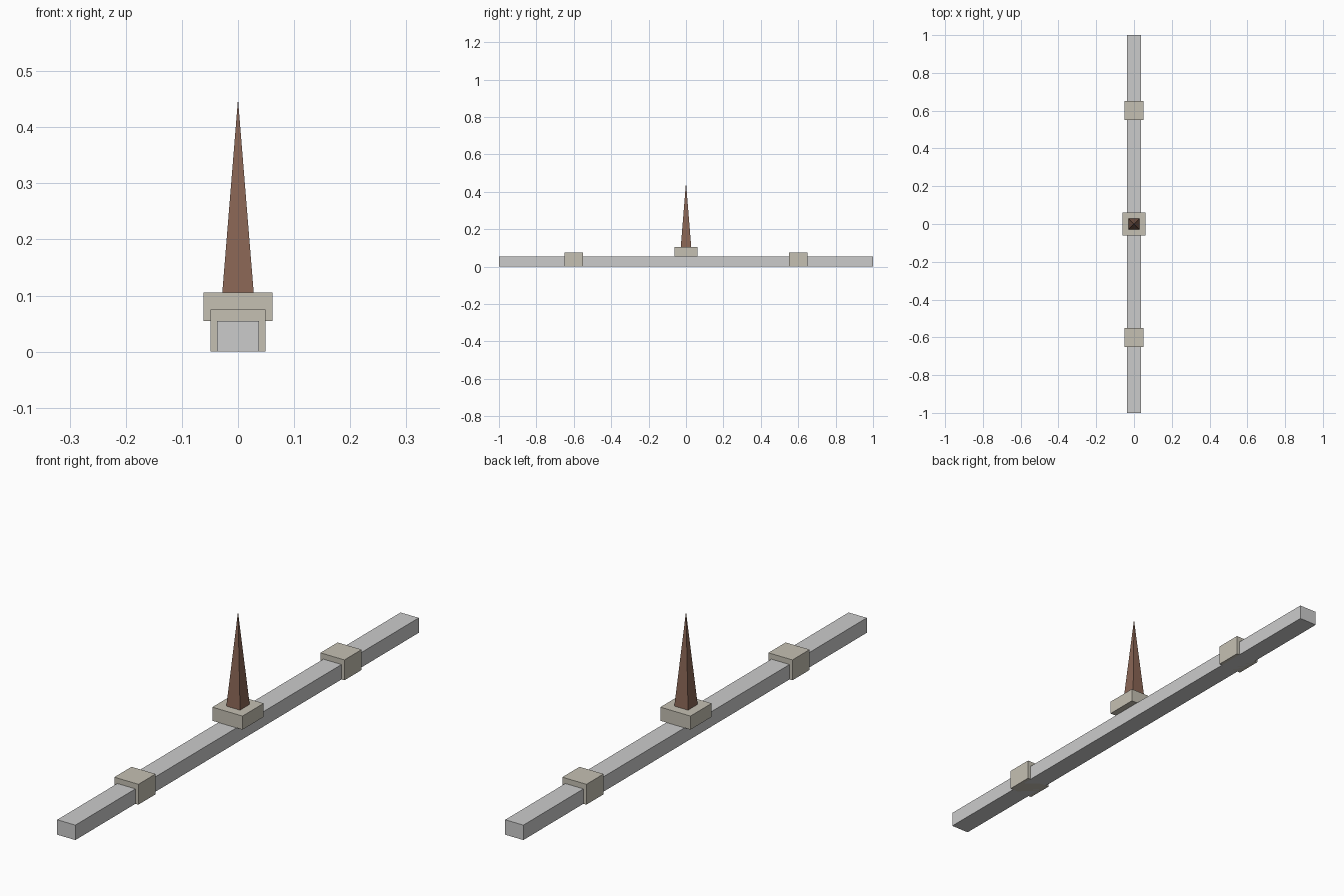
import bpy
import math

if "Cube" in bpy.data.objects:
    bpy.data.objects.remove(bpy.data.objects["Cube"])


def material(name, rgb):
    m = bpy.data.materials.new(name)
    m.diffuse_color = (*rgb, 1)
    m.use_nodes = True
    m.node_tree.nodes["Principled BSDF"].inputs["Base Color"].default_value = m.diffuse_color
    return m


def box(name, size, y, z0, mat):
    """Box of full size, centred on x, with its bottom at z0."""
    bpy.ops.mesh.primitive_cube_add(size=1, location=(0, y, z0 + size[2] / 2))
    ob = bpy.context.object
    ob.name = name
    ob.scale = size
    bpy.ops.object.transform_apply(location=False, rotation=False, scale=True)
    ob.data.materials.append(mat)
    return ob


stone = material("stone", (0.58, 0.58, 0.55))
trim = material("trim_stone", (0.56, 0.53, 0.45))
rust = material("rust_brown", (0.25, 0.13, 0.09))

# Long ridge beam
box("ridge_beam", (0.074, 2.0, 0.055), 0, 0, stone)

# Collars wrapped around the beam
for label, y in (("front", -0.6), ("back", 0.6)):
    box(label + "_collar", (0.098, 0.1, 0.075), y, 0, trim)

# Plinth carrying the spire
box("spire_plinth", (0.123, 0.123, 0.05), 0, 0.055, trim)

# Four-sided spire, sides square to the axes
half, z0, z1 = 0.028, 0.105, 0.45
bpy.ops.mesh.primitive_cone_add(vertices=4, radius1=half * math.sqrt(2), radius2=0,
                                depth=z1 - z0, location=(0, 0, (z0 + z1) / 2),
                                rotation=(0, 0, math.pi / 4))
spire = bpy.context.object
spire.name = "spire"
bpy.ops.object.transform_apply(location=False, rotation=True, scale=False)
spire.data.materials.append(rust)
